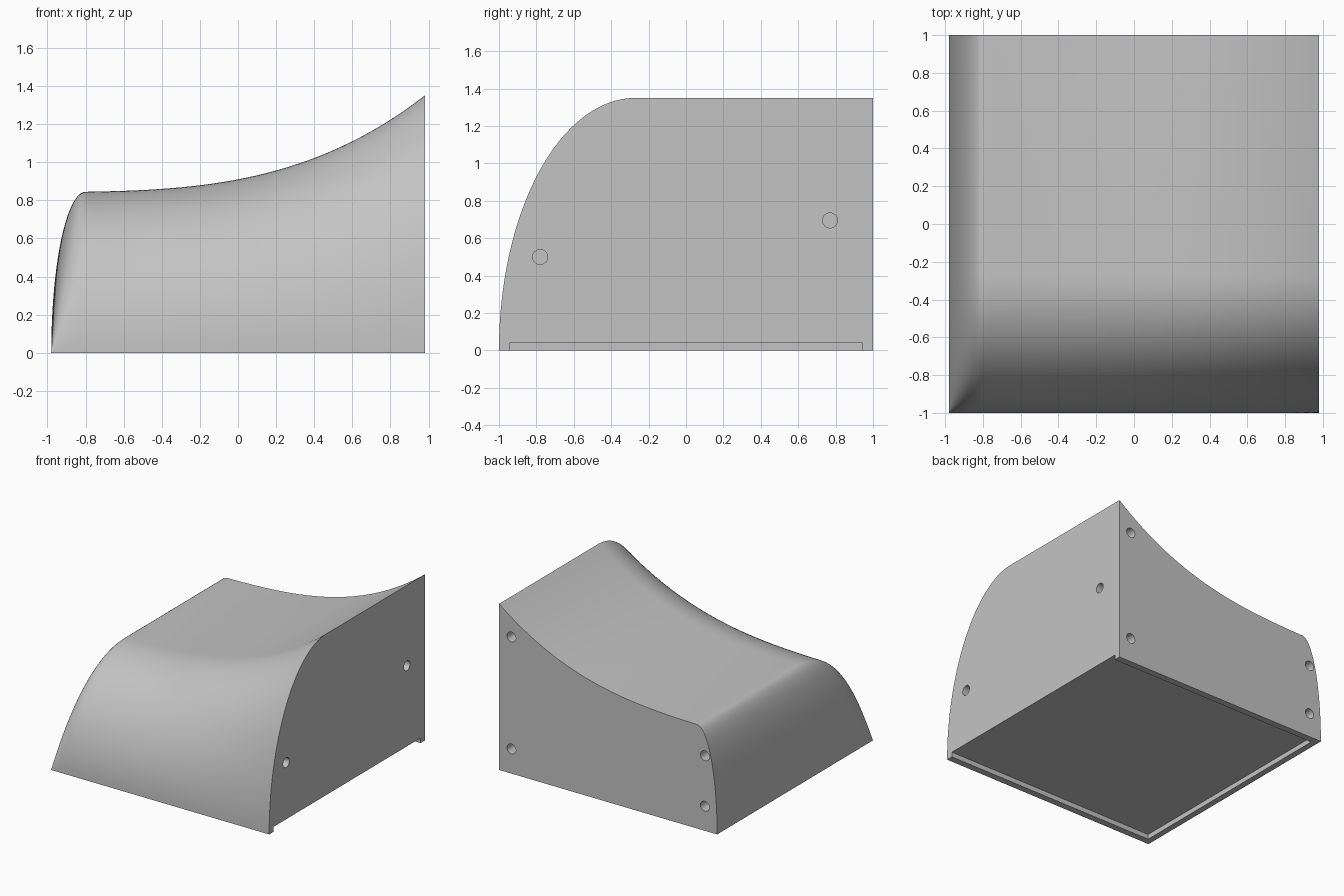
import bpy, bmesh, math
from mathutils import Matrix, Vector

if "Cube" in bpy.data.objects:
    bpy.data.objects.remove(bpy.data.objects["Cube"], do_unlink=True)

W = 0.98            # half width; half depth is 1
SHOULDER_X = -0.8   # where the rounded left side meets the top
SHOULDER_Y = -0.27  # where the rounded front meets the top
LOW, HIGH = 0.845, 1.35

grey = bpy.data.materials.new("plain grey")
grey.use_nodes = True
colour = (0.55, 0.55, 0.55, 1)
grey.diffuse_color = colour
grey.node_tree.nodes["Principled BSDF"].inputs["Base Color"].default_value = colour


def quarter_ellipse(start, end, steps):
    """Positions from start to end, paired with a rise from 0 to 1."""
    for i in range(steps + 1):
        a = i / steps * math.pi / 2
        yield end + (start - end) * math.cos(a), math.sin(a)


def new_object(name, bm):
    bmesh.ops.recalc_face_normals(bm, faces=bm.faces)
    mesh = bpy.data.meshes.new(name)
    bm.to_mesh(mesh)
    bm.free()
    mesh.materials.append(grey)
    ob = bpy.data.objects.new(name, mesh)
    bpy.context.collection.objects.link(ob)
    return ob


# Height profile across the width: rounded left side, then a rising sweep
across = [(x, LOW * r) for x, r in quarter_ellipse(-W, SHOULDER_X, 20)]
for i in range(1, 33):
    t = i / 32
    rise = 0.06 * t + 0.15 * t**2 + 0.79 * t**3
    across.append((SHOULDER_X + (W - SHOULDER_X) * t, LOW + (HIGH - LOW) * rise))

# Depth profile: rounded front, then straight to the back
along = list(quarter_ellipse(-1, SHOULDER_Y, 32)) + [(1, 1)]

# Solid shell: curved top, flat right side, back and base
bm = bmesh.new()
grid = [[bm.verts.new((x, y, h * r)) for y, r in along] for x, h in across]
for a, b in zip(grid, grid[1:]):
    for j in range(len(along) - 1):
        bm.faces.new((a[j], b[j], b[j + 1], a[j + 1]))
corner = bm.verts.new((W, 1, 0))
front_row = [col[0] for col in grid]
back_row = [col[-1] for col in grid]
bm.faces.new(grid[-1] + [corner])
bm.faces.new(back_row + [corner])
bm.faces.new(front_row + [corner] + grid[0][:0:-1])
body = new_object("curved_housing", bm)

# Cutters: base recess open to the right, and blind screw holes
cutters = []
bm = bmesh.new()
bmesh.ops.create_cube(bm, size=1, matrix=Matrix.Translation((0.035, 0, -0.03))
                      @ Matrix.Diagonal((1.93, 1.89, 0.14, 1)))
cutters.append(new_object("recess_cutter", bm))


def hole(centre, direction):
    bm = bmesh.new()
    turn = Vector(direction).to_track_quat('Z', 'Y').to_matrix().to_4x4()
    bmesh.ops.create_cone(bm, cap_ends=True, segments=32, radius1=0.04, radius2=0.04,
                          depth=0.3, matrix=Matrix.Translation(centre) @ turn)
    cutters.append(new_object("hole_cutter", bm))


for y, z in ((-0.78, 0.5), (0.77, 0.695)):
    hole((W, y, z), (1, 0, 0))
for x, z in ((-0.87, 0.2), (-0.87, 0.61), (0.87, 0.2), (0.87, 1.11)):
    hole((x, 1, z), (0, 1, 0))

bpy.context.view_layer.objects.active = body
for cutter in cutters:
    mod = body.modifiers.new("cut", 'BOOLEAN')
    mod.operation = 'DIFFERENCE'
    mod.solver = 'EXACT'
    mod.object = cutter
    bpy.ops.object.modifier_apply(modifier=mod.name)
    bpy.data.objects.remove(cutter, do_unlink=True)

# Smooth curves, crisp edges
bpy.ops.object.select_all(action='DESELECT')
body.select_set(True)
bpy.ops.object.shade_smooth_by_angle(angle=math.radians(30))
